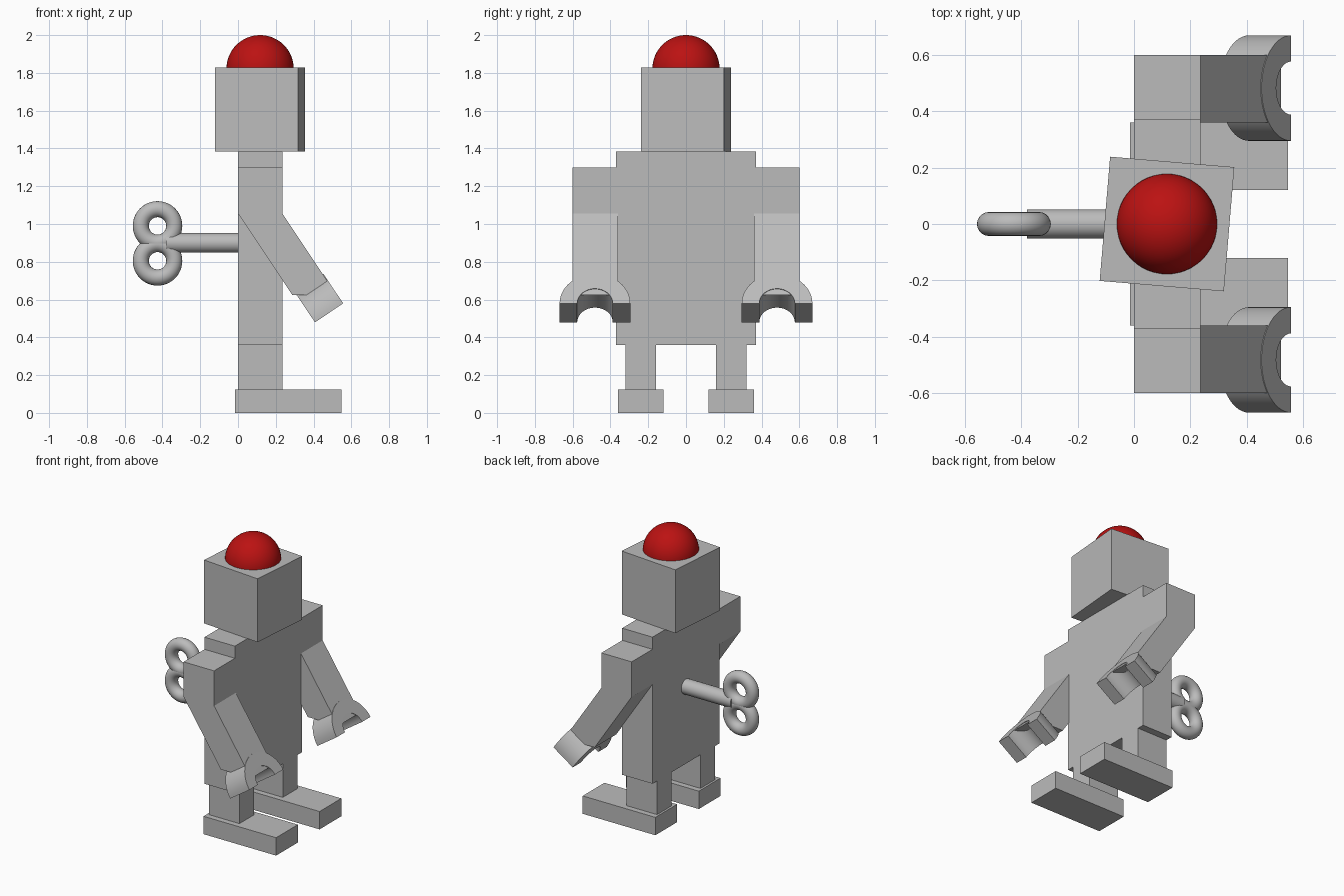
import bpy, bmesh, math
from mathutils import Vector, Matrix

if "Cube" in bpy.data.objects:
    bpy.data.objects.remove(bpy.data.objects["Cube"])


def material(name, rgb):
    m = bpy.data.materials.new(name)
    m.diffuse_color = (*rgb, 1)
    m.use_nodes = True
    m.node_tree.nodes["Principled BSDF"].inputs["Base Color"].default_value = m.diffuse_color
    return m


GREY = material("robot grey", (0.50, 0.50, 0.50))
RED = material("lamp red", (0.50, 0.006, 0.006))


def make(name, bm, mat=GREY, smooth=False):
    bmesh.ops.recalc_face_normals(bm, faces=bm.faces)
    me = bpy.data.meshes.new(name)
    bm.to_mesh(me)
    bm.free()
    me.materials.append(mat)
    ob = bpy.data.objects.new(name, me)
    bpy.context.collection.objects.link(ob)
    if smooth:
        bpy.ops.object.select_all(action='DESELECT')
        ob.select_set(True)
        bpy.context.view_layer.objects.active = ob
        bpy.ops.object.shade_smooth_by_angle(angle=math.radians(35))
    return ob


def prism(name, points, depth, smooth=False):
    """Closed outline of 3D points, pushed along the depth vector."""
    bm = bmesh.new()
    face = bm.faces.new([bm.verts.new(p) for p in points])
    res = bmesh.ops.extrude_face_region(bm, geom=[face])
    moved = [g for g in res["geom"] if isinstance(g, bmesh.types.BMVert)]
    bmesh.ops.translate(bm, verts=moved, vec=depth)
    return make(name, bm, smooth=smooth)


def box(name, x, y, z):
    pts = [(x[0], y[0], z[0]), (x[1], y[0], z[0]), (x[1], y[0], z[1]), (x[0], y[0], z[1])]
    return prism(name, pts, (0, y[1] - y[0], 0))


# Torso and slightly turned head
W = 0.235
box("torso", (0, W), (-0.37, 0.37), (0.36, 1.385))
head = box("head", (-0.221, 0.221), (-0.221, 0.221), (1.385, 1.828))
head.location = (0.117, 0, 0)
head.rotation_euler.z = math.radians(-4.8)

# Half-sphere lamp on the head
bm = bmesh.new()
bmesh.ops.create_uvsphere(bm, u_segments=48, v_segments=32, radius=0.178)
bmesh.ops.bisect_plane(bm, geom=bm.verts[:] + bm.edges[:] + bm.faces[:],
                       plane_co=(0, 0, 0), plane_no=(0, 0, -1), clear_outer=True)
bmesh.ops.translate(bm, verts=bm.verts, vec=(0.117, 0, 1.822))
make("head_lamp", bm, RED, smooth=True)

# Limbs, one set per side
along = Vector((0.56, 0, -0.83)).normalized()     # forearm direction
across = Vector((-along.z, 0, along.x))           # across the forearm
across.y = 0
front_corner = Vector((0.557, 0, 0.58))
for s, side in ((-1, "right"), (1, "left")):
    def span(a, b):
        return sorted((s * a, s * b))
    box(side + "_foot", (-0.015, 0.547), span(0.12, 0.36), (0, 0.125))
    box(side + "_leg", (0, W), span(0.16, 0.32), (0.125, 0.36))
    box(side + "_shoulder", (0, W), span(0.37, 0.60), (1.055, 1.30))
    # Slanted forearm with level ends
    prism(side + "_forearm",
          [(0, s * 0.36, 1.055), (W, s * 0.36, 1.055),
           (0.287 + W, s * 0.36, 0.625), (0.287, s * 0.36, 0.625)], (0, s * 0.24, 0))
    # Half-ring gripping hand, open along the forearm direction
    n = Vector((0.83, 0, 0.56)).normalized()
    centre = front_corner + Vector((0, s * 0.482, 0))
    angles = [math.pi * i / 32 for i in range(33)]
    ring = [centre + Vector((0, r * math.cos(a), 0)) - along * r * math.sin(a)
            for r, arc in ((0.187, angles), (0.094, angles[::-1])) for a in arc]
    prism(side + "_hand", ring, n * -0.18, smooth=True)

# Wind-up key: shaft and two loops
bm = bmesh.new()
bmesh.ops.create_cone(bm, cap_ends=True, segments=32, radius1=0.052, radius2=0.052, depth=0.38,
                      matrix=Matrix.Translation((-0.19, 0, 0.90)) @ Matrix.Rotation(math.pi / 2, 4, 'Y'))
make("key_shaft", bm, smooth=True)
for z, label in ((0.99, "upper"), (0.805, "lower")):
    bpy.ops.mesh.primitive_torus_add(major_segments=48, minor_segments=20, major_radius=0.0885,
                                     minor_radius=0.0425, location=(-0.426, 0, z),
                                     rotation=(math.pi / 2, 0, 0))
    loop = bpy.context.object
    loop.name = "key_loop_" + label
    loop.data.materials.append(GREY)
    bpy.ops.object.shade_smooth_by_angle(angle=math.radians(60))
